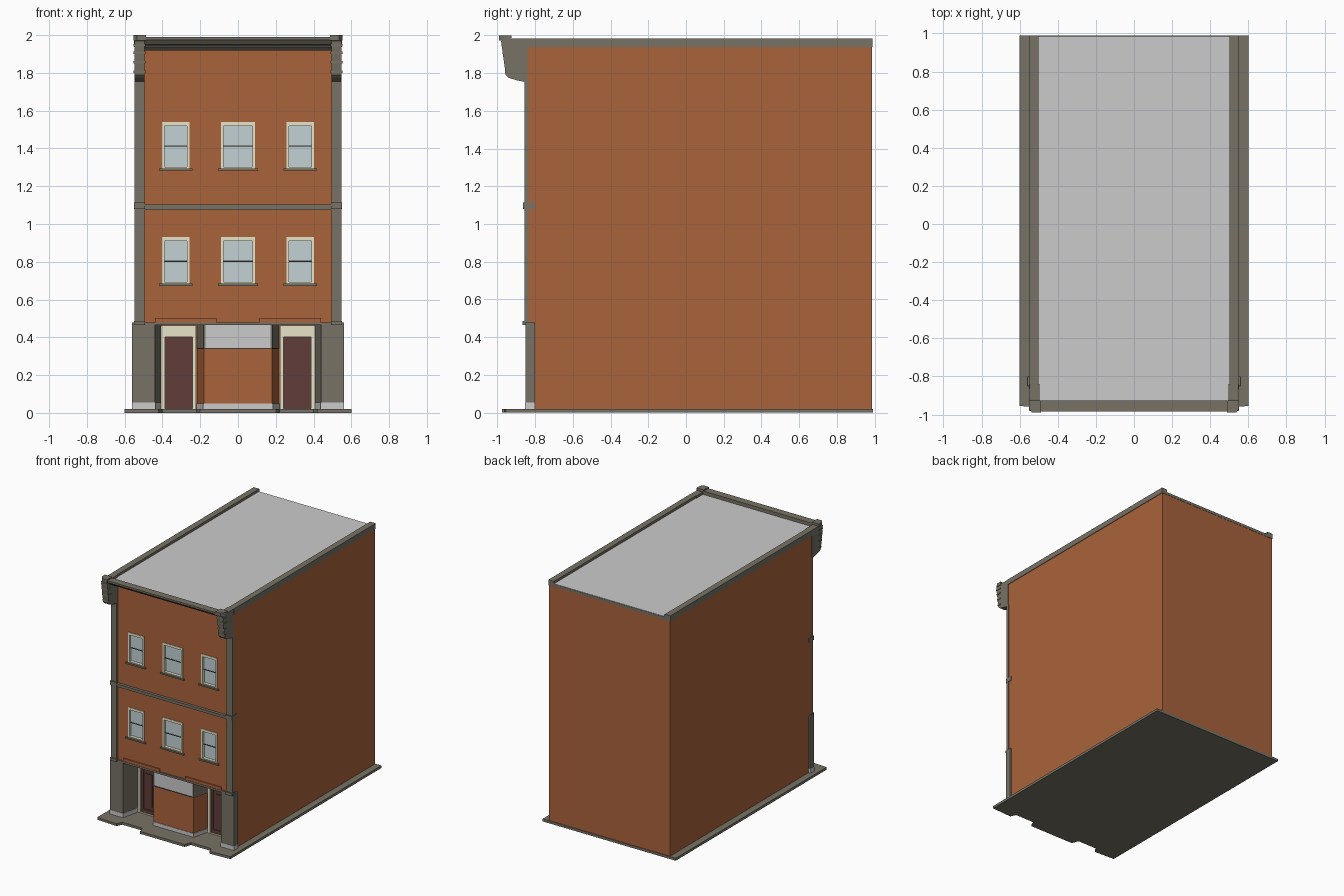
import bpy, bmesh

if "Cube" in bpy.data.objects:
    bpy.data.objects.remove(bpy.data.objects["Cube"])


def material(name, rgb):
    m = bpy.data.materials.new(name)
    m.diffuse_color = (*rgb, 1)
    m.use_nodes = True
    m.node_tree.nodes["Principled BSDF"].inputs["Base Color"].default_value = m.diffuse_color
    return m


BRICK = material("brick", (0.40, 0.125, 0.045))
TRIM = material("stone_trim", (0.185, 0.17, 0.13))
CREAM = material("cream_paint", (0.80, 0.78, 0.58))
GLASS = material("pale_glass", (0.55, 0.64, 0.66))
DOOR = material("door_wood", (0.12, 0.045, 0.042))
DARK = material("dark_edge", (0.05, 0.045, 0.04))


def make(name, solids, mat=None):
    """solids: list of (polygon, low, high, axis); axis is the extrusion direction."""
    bm = bmesh.new()
    for poly, lo, hi, axis in solids:
        place = {"z": lambda a, b, t: (a, b, t), "x": lambda a, b, t: (t, a, b),
                 "y": lambda a, b, t: (a, t, b)}[axis]
        ends = [[bm.verts.new(place(a, b, t)) for a, b in poly] for t in (lo, hi)]
        bm.faces.new(ends[0])
        bm.faces.new(ends[1])
        for i in range(len(poly)):
            j = (i + 1) % len(poly)
            bm.faces.new((ends[0][i], ends[0][j], ends[1][j], ends[1][i]))
    bmesh.ops.recalc_face_normals(bm, faces=bm.faces)
    me = bpy.data.meshes.new(name)
    bm.to_mesh(me)
    bm.free()
    ob = bpy.data.objects.new(name, me)
    bpy.context.collection.objects.link(ob)
    if mat:
        me.materials.append(mat)
    return ob


def box(x0, x1, y0, y1, z0, z1):
    return ([(x0, y0), (x1, y0), (x1, y1), (x0, y1)], z0, z1, "z")


def both(solids):
    """Add copies of z- or x-extruded solids mirrored across x = 0."""
    out = list(solids)
    for poly, lo, hi, axis in solids:
        if axis == "x":
            out.append((poly, -hi, -lo, axis))
        else:
            out.append(([(-a, b) for a, b in poly], lo, hi, axis))
    return out


def border(x0, x1, z0, z1, y0, y1, side, top, bottom):
    """Four bars around a rectangular opening."""
    return [box(x0, x0 + side, y0, y1, z0, z1), box(x1 - side, x1, y0, y1, z0, z1),
            box(x0 + side, x1 - side, y0, y1, z1 - top, z1),
            box(x0 + side, x1 - side, y0, y1, z0, z0 + bottom)]


FRONT, BACK, DEEP = -0.84, 0.985, -0.69

# Pavement slab with two shallow notches in front of the doors
edge = [(0.60, 0.99), (0.60, -0.955), (0.42, -0.965), (0.40, -0.92), (0.22, -0.92),
        (0.20, -0.975)]
make("base_slab", [(edge + [(-x, y) for x, y in reversed(edge)], 0, 0.02, "z")], TRIM)

# Brick shell: upper floors, and the ground floor set back behind the shopfront
upper = make("upper_walls", [box(-0.545, 0.545, FRONT, BACK, 0.475, 1.94)], BRICK)
make("ground_floor_walls", [box(-0.545, 0.545, DEEP, BACK, 0.02, 0.475)]
     + both([box(0.53, 0.545, -0.80, DEEP, 0.02, 0.475)]), BRICK)

# Sash windows
openings, frames, panes, rails, sills = [], [], [], [], []
for z0, z1 in ((0.685, 0.93), (1.295, 1.54)):
    for xc, hw in ((-0.33, 0.073), (0, 0.09), (0.33, 0.073)):
        x0, x1 = xc - hw, xc + hw
        zm = (z0 + z1) / 2 - 0.005
        openings.append(box(x0, x1, FRONT - 0.05, FRONT + 0.03, z0, z1))
        frames += border(x0, x1, z0, z1, FRONT - 0.004, FRONT + 0.03, 0.014, 0.02, 0.008)
        panes += [box(x0 + 0.014, x1 - 0.014, FRONT + 0.012, FRONT + 0.03, zm, z1 - 0.02),
                  box(x0 + 0.014, x1 - 0.014, FRONT + 0.02, FRONT + 0.03, z0 + 0.008, zm)]
        rails += [box(x0 + 0.014, x1 - 0.014, FRONT + 0.009, FRONT + 0.02, zm - 0.003, zm + 0.003)]
        sills.append(box(x0 - 0.016, x1 + 0.016, FRONT - 0.014, FRONT + 0.02, z0 - 0.012, z0))
cutter = make("window_cutter", openings)
cutter.hide_render = True
cutter.hide_viewport = True
cut = upper.modifiers.new("window_openings", "BOOLEAN")
cut.operation = "DIFFERENCE"
cut.solver = "EXACT"
cut.object = cutter
make("window_frames", frames, CREAM)
make("window_glass", panes, GLASS)
make("window_rails", rails, DARK)
make("window_sills", sills, TRIM)

# Shopfront piers with splayed inner faces, and their pale plinths
pier = [(0.56, -0.85), (0.56, -0.80), (0.53, -0.80), (0.53, DEEP), (0.405, DEEP), (0.44, -0.85)]
make("shopfront_piers", both([(pier, 0.055, 0.478, "z")]), TRIM)
plinth = [(0.562, -0.853), (0.562, -0.80), (0.53, -0.80), (0.53, DEEP), (0.403, DEEP),
          (0.438, -0.853)]
make("pier_plinths", both([(plinth, 0.02, 0.055, "z")]))


# Central bay: plinth, brick stall riser, pale upper panel and posts
def bay(grow, z0, z1):
    f, b = 0.18 + grow, 0.215 + grow
    return ([(-f, -0.83 - grow), (f, -0.83 - grow), (b, DEEP), (-b, DEEP)], z0, z1, "z")


make("bay_plinth", [bay(0.004, 0.02, 0.05)])
make("bay_brick", [bay(0, 0.05, 0.34)], BRICK)
make("bay_ledge", [bay(0.002, 0.338, 0.343)], DARK)
make("bay_upper_panel", [bay(-0.003, 0.343, 0.475)])
make("bay_posts", both([([(0.172, -0.832), (0.182, -0.832), (0.217, DEEP), (0.207, DEEP)],
                         0.343, 0.475, "z")]), TRIM)

# Door surrounds, doors and raised door panels
make("door_surrounds", both(border(0.222, 0.407, 0.02, 0.462, DEEP - 0.018, DEEP, 0.02, 0.06, 0.004)),
     CREAM)
make("doors", both([box(0.242, 0.387, DEEP - 0.006, DEEP, 0.024, 0.402)]), DOOR)
make("door_mouldings", both(border(0.258, 0.371, 0.045, 0.385, DEEP - 0.012, DEEP, 0.01, 0.012, 0.012)
                            + [box(0.284, 0.345, DEEP - 0.011, DEEP, 0.085, 0.35)]), DOOR)

# Lintel band over the shopfront with brick hoods above the doors
make("shopfront_lintel", [box(-0.46, 0.46, -0.853, FRONT + 0.02, 0.464, 0.479)], TRIM)
make("door_hoods", both([box(0.115, 0.44, -0.85, FRONT, 0.479, 0.502)]), BRICK)

# Corner pilasters with bases, and the band between the upper floors
make("corner_pilasters", both([box(0.495, 0.548, -0.856, FRONT + 0.005, 0.478, 1.76)]), TRIM)
make("pilaster_bases", both([box(0.492, 0.55, -0.865, FRONT + 0.02, 0.464, 0.487),
                             box(0.492, 0.55, -0.864, -0.80, 1.08, 1.113)]), TRIM)
make("floor_band", [box(-0.495, 0.495, -0.856, FRONT, 1.075, 1.102),
                    box(-0.495, 0.495, -0.863, FRONT, 1.094, 1.102)], TRIM)

# Roof deck with its pale sheet and raised side copings
make("roof_deck", [box(-0.548, 0.548, -0.93, 0.987, 1.938, 1.958)], TRIM)
make("roof_sheet", [box(-0.50, 0.50, -0.926, 0.985, 1.958, 1.962)])
make("side_copings", both([box(0.50, 0.55, -0.84, 0.988, 1.938, 1.982)]), TRIM)

# Front cornice, a moulded profile run between the brackets
cornice = [(-0.84, 1.918), (-0.90, 1.918), (-0.93, 1.945), (-0.955, 1.95), (-0.975, 1.975),
           (-0.985, 1.975), (-0.985, 1.99), (-0.925, 1.99), (-0.925, 1.94), (-0.84, 1.94)]
make("front_cornice", [(cornice, -0.50, 0.50, "x")], TRIM)

# Corner brackets with a curved foot, a cap and horizontal ribs
bracket = [(-0.84, 1.75), (-0.90, 1.762), (-0.94, 1.775), (-0.955, 1.79), (-0.962, 1.84),
           (-0.98, 1.97), (-0.92, 1.982), (-0.84, 1.982)]
make("corner_brackets", both([(bracket, 0.495, 0.548, "x")]), TRIM)
cap = [(0.488, -0.99), (0.535, -0.99), (0.552, -0.965), (0.552, -0.925), (0.488, -0.925)]
make("bracket_caps", both([(cap, 1.972, 2.0, "z")]), TRIM)
ribs = [box(0.491, 0.552, -0.961 - 0.14 * (z - 1.82), -0.93, z, z + 0.012)
        for z in (1.80, 1.85, 1.90, 1.94)]
make("bracket_ribs", both(ribs), TRIM)
